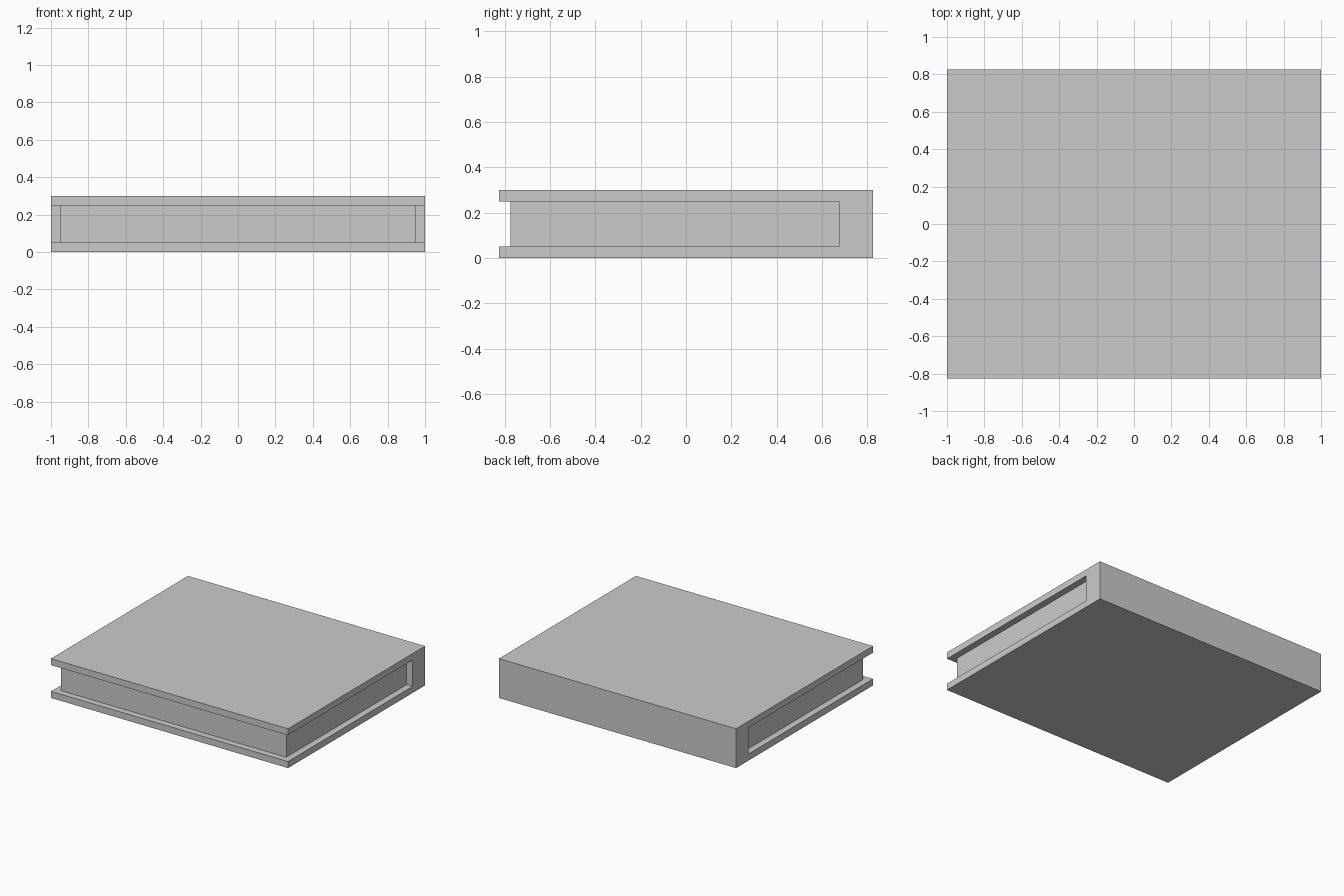
import bpy, bmesh

if "Cube" in bpy.data.objects:
    bpy.data.objects.remove(bpy.data.objects["Cube"])

WIDTH, DEPTH, HEIGHT = 2.0, 1.65, 0.3
BOARD, SPINE, INSET = 0.05, 0.15, 0.05


def extrude_profile(name, profile, half_width):
    """Extrude a (y, z) outline along x, centred on x = 0."""
    bm = bmesh.new()
    face = bm.faces.new([bm.verts.new((-half_width, y, z)) for y, z in profile])
    ext = bmesh.ops.extrude_face_region(bm, geom=[face])
    moved = [g for g in ext["geom"] if isinstance(g, bmesh.types.BMVert)]
    bmesh.ops.translate(bm, verts=moved, vec=(2 * half_width, 0, 0))
    bmesh.ops.recalc_face_normals(bm, faces=bm.faces)
    mesh = bpy.data.meshes.new(name)
    bm.to_mesh(mesh)
    bm.free()
    obj = bpy.data.objects.new(name, mesh)
    bpy.context.collection.objects.link(obj)
    return obj


front, back = -DEPTH / 2, DEPTH / 2
inner = back - SPINE
low, high = BOARD, HEIGHT - BOARD

# Cover: two boards joined by a thick spine at the back
extrude_profile("book_cover", [
    (front, 0), (back, 0), (back, HEIGHT), (front, HEIGHT),
    (front, high), (inner, high), (inner, low), (front, low),
], WIDTH / 2)

# Page block, set in from the cover edges
extrude_profile("page_block", [
    (front + INSET, low), (inner, low), (inner, high), (front + INSET, high),
], WIDTH / 2 - INSET)
